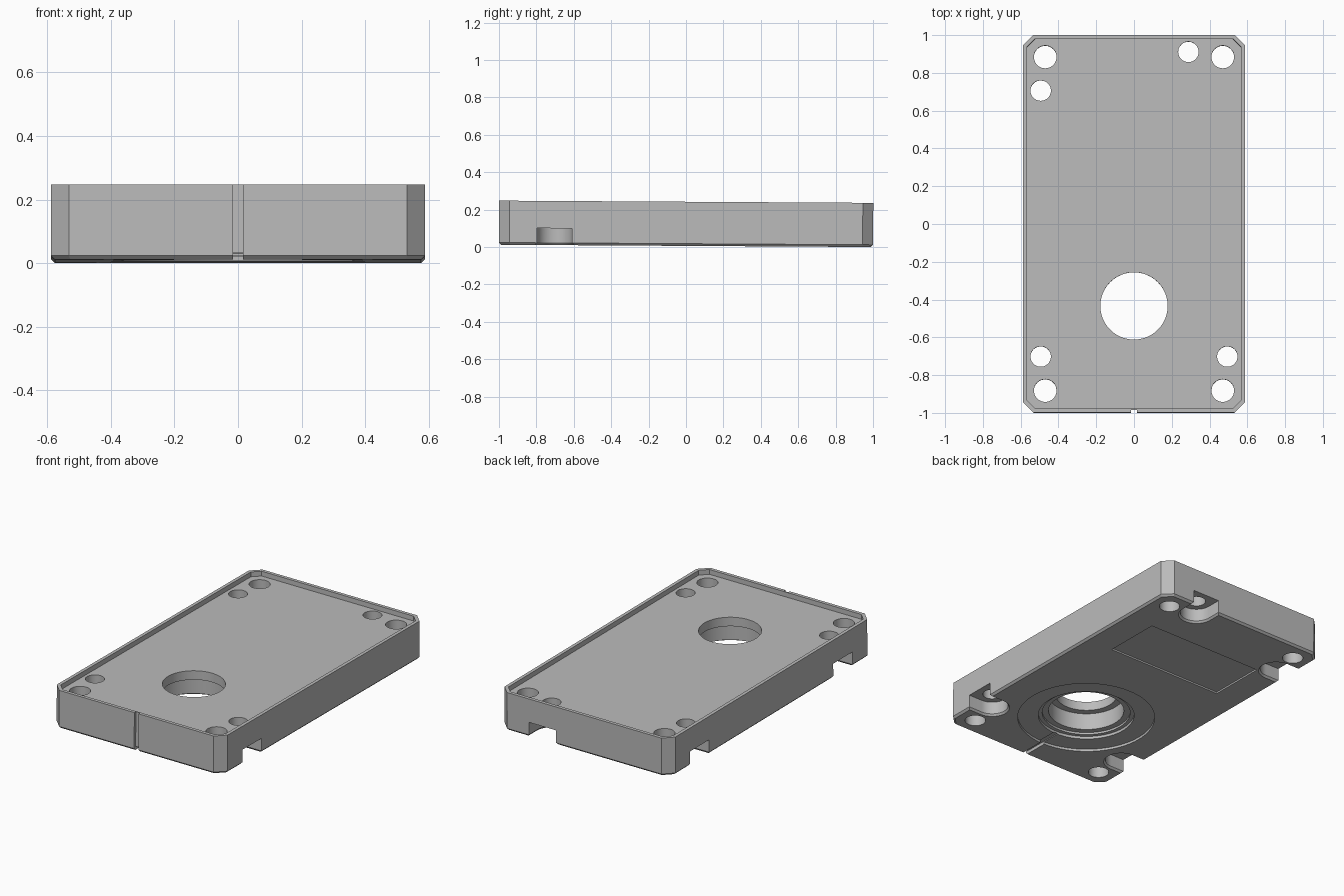
import bpy, bmesh, math
from mathutils import Matrix

cube = bpy.data.objects.get("Cube")
if cube:
    bpy.data.objects.remove(cube, do_unlink=True)

grey = bpy.data.materials.new("plain grey")
grey.use_nodes = True
GREY = (0.5, 0.5, 0.5, 1)
grey.diffuse_color = GREY
grey.node_tree.nodes["Principled BSDF"].inputs["Base Color"].default_value = GREY

HALF_X, HALF_Y, HEIGHT = 0.588, 1.0, 0.236


def loft(name, sections):
    """Closed solid through stacked outlines, given as (points, z)."""
    bm = bmesh.new()
    rings = [[bm.verts.new((x, y, z)) for x, y in pts] for pts, z in sections]
    for a, b in zip(rings, rings[1:]):
        for i in range(len(a)):
            j = (i + 1) % len(a)
            bm.faces.new((a[i], a[j], b[j], b[i]))
    bm.faces.new(rings[0][::-1])
    bm.faces.new(rings[-1])
    bmesh.ops.recalc_face_normals(bm, faces=bm.faces)
    mesh = bpy.data.meshes.new(name)
    bm.to_mesh(mesh)
    bm.free()
    mesh.materials.append(grey)
    obj = bpy.data.objects.new(name, mesh)
    bpy.context.collection.objects.link(obj)
    return obj


def outline(inset):
    """Rectangle with cut corners, offset evenly inward."""
    x, y = HALF_X - inset, HALF_Y - inset
    c = 0.056 - inset * (2 - math.sqrt(2))
    return [(x, c - y), (x, y - c), (x - c, y), (c - x, y),
            (-x, y - c), (-x, c - y), (c - x, -y), (x - c, -y)]


def circle(cx, cy, r, n=64):
    return [(cx + r * math.cos(math.tau * i / n),
             cy + r * math.sin(math.tau * i / n)) for i in range(n)]


def box(x0, x1, y0, y1):
    return [(x0, y0), (x1, y0), (x1, y1), (x0, y1)]


def slot(cx, cy, angle, r):
    """Round-ended slot that runs outward in the direction of angle."""
    pts = [(0.3, r)]
    for i in range(25):
        a = math.pi / 2 + math.pi * i / 24
        pts.append((r * math.cos(a), r * math.sin(a)))
    pts.append((0.3, -r))
    c, s = math.cos(angle), math.sin(angle)
    return [(cx + c * x - s * y, cy + s * x + c * y) for x, y in pts]


# Tray body with a chamfered lower edge
body = loft("tray_body", [(outline(0.012), 0), (outline(0), 0.012),
                          (outline(0), HEIGHT)])
cutters = []


def cut(name, sections):
    cutters.append(loft(name, sections))


# Shallow top recess that leaves a thin rim
cut("rim_recess", [(outline(0.021), HEIGHT - 0.03), (outline(0.021), 0.4)])

# Corner holes
for sx in (-1, 1):
    for sy in (-1, 1):
        pts = circle(0.47 * sx, 0.883 * sy, 0.06, 40)
        cut("corner_hole", [(pts, -0.1), (pts, 0.4)])

# Screw holes with open slots underneath
for x, y, angle in ((-0.494, -0.703, math.pi), (0.494, -0.703, 0),
                    (-0.494, 0.705, math.pi), (0.288, 0.91, math.pi / 2)):
    pts = circle(x, y, 0.054, 40)
    cut("screw_hole", [(pts, -0.1), (pts, 0.4)])
    wide, narrow = slot(x, y, angle, 0.104), slot(x, y, angle, 0.094)
    cut("screw_slot", [(wide, -0.1), (wide, 0), (narrow, 0.012), (narrow, 0.09)])

# Stepped bore, widest underneath
STEPS = ((0.4, 0.015), (0.28, 0.032), (0.257, 0.045), (0.22, 0.15), (0.178, 0.4))
for r, top in STEPS:
    pts = circle(0, -0.435, r, 96)
    cut("bore_step", [(pts, -0.1), (pts, top)])

# Label recess, cable groove underneath and groove up the front
for name, pts, top in (("label_recess", box(-0.4, 0.4, 0.275, 0.64), 0.01),
                       ("cable_groove", box(-0.015, 0.015, -1.2, -0.7), 0.02),
                       ("front_groove", box(-0.015, 0.015, -1.2, -0.985), 0.4)):
    cut(name, [(pts, -0.1), (pts, top)])

for c in cutters:
    c.hide_render = True
    mod = body.modifiers.new(c.name, 'BOOLEAN')
    mod.operation = 'DIFFERENCE'
    mod.solver = 'EXACT'
    mod.object = c

# Bake the cuts and remove the cutters
deps = bpy.context.evaluated_depsgraph_get()
mesh = bpy.data.meshes.new_from_object(body.evaluated_get(deps))
body.modifiers.clear()
body.data = mesh
for c in cutters:
    bpy.data.objects.remove(c, do_unlink=True)

# Slight lean toward the back, resting on the ground
mesh.transform(Matrix.Rotation(-0.006, 4, 'X'))
low = min(v.co.z for v in mesh.vertices)
mesh.transform(Matrix.Translation((0, 0, -low)))

bpy.context.view_layer.objects.active = body
body.select_set(True)
bpy.ops.object.shade_smooth_by_angle(angle=math.radians(30))
